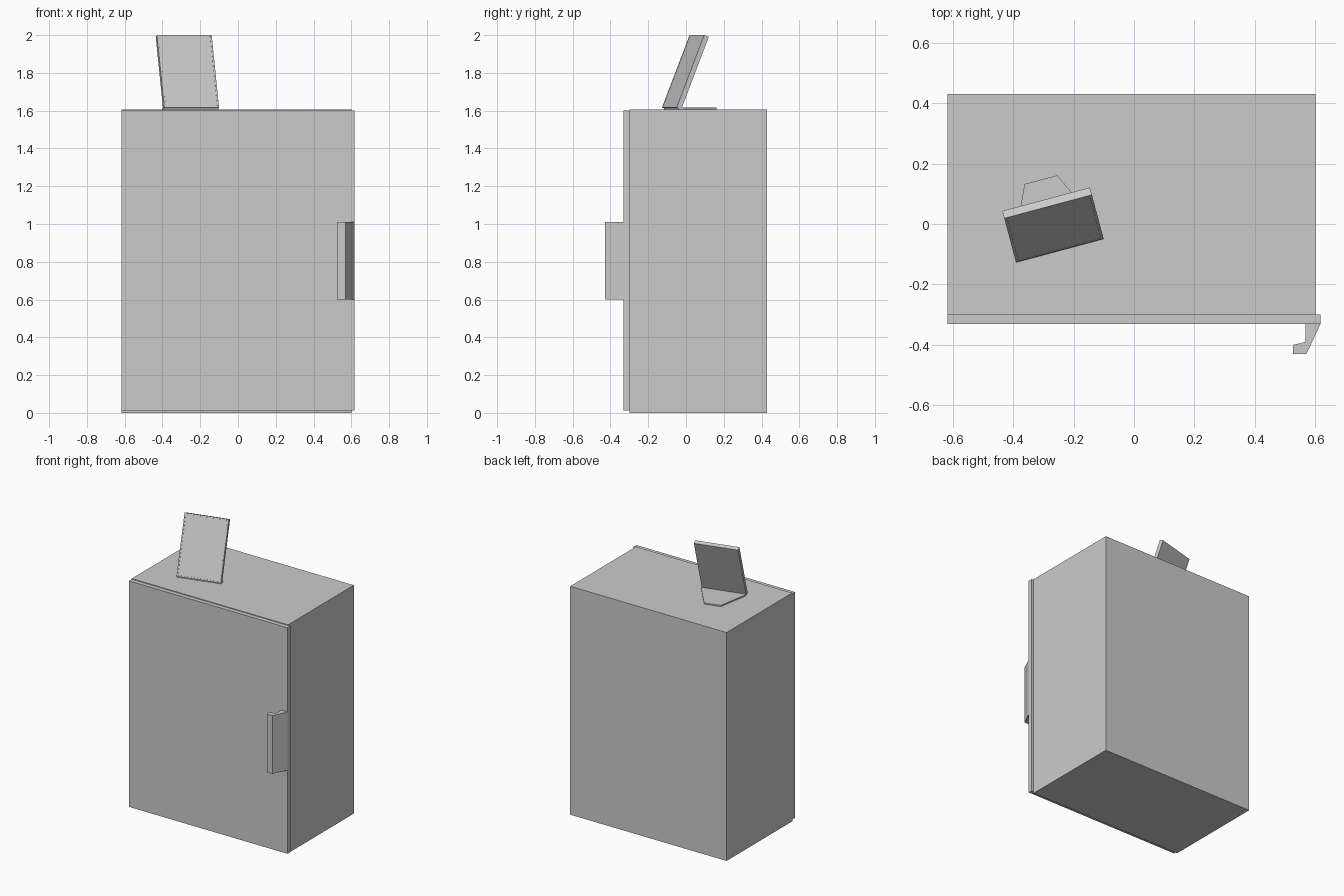
import bpy, bmesh, math
from mathutils import Matrix

if "Cube" in bpy.data.objects:
    bpy.data.objects.remove(bpy.data.objects["Cube"])


def finish(name, bm, matrix=None):
    bmesh.ops.recalc_face_normals(bm, faces=bm.faces)
    mesh = bpy.data.meshes.new(name)
    bm.to_mesh(mesh)
    bm.free()
    ob = bpy.data.objects.new(name, mesh)
    bpy.context.collection.objects.link(ob)
    if matrix:
        ob.matrix_world = matrix
    return ob


def prism(name, profile, z0, z1, matrix=None):
    """Extrude an xy outline from z0 to z1."""
    bm = bmesh.new()
    face = bm.faces.new([bm.verts.new((x, y, z0)) for x, y in profile])
    ext = bmesh.ops.extrude_face_region(bm, geom=[face])
    for v in ext["geom"]:
        if isinstance(v, bmesh.types.BMVert):
            v.co.z = z1
    return finish(name, bm, matrix)


def rect(x0, x1, y0, y1):
    return [(x0, y0), (x1, y0), (x1, y1), (x0, y1)]


# Cabinet and its slightly overhanging door
TOP = 1.607
prism("cabinet_body", rect(-0.617, 0.6, -0.3, 0.43), 0, TOP)
prism("door", rect(-0.617, 0.617, -0.33, -0.3), 0.012, 1.602)

# Hooked door handle
prism("door_handle", [(0.617, -0.33), (0.57, -0.43), (0.525, -0.43),
                      (0.525, -0.4), (0.567, -0.39), (0.567, -0.33)], 0.6, 1.01)

# Turned picture frame standing on top, origin at its lower front left corner
turn = Matrix.Translation((-0.39, -0.127, TOP)) @ Matrix.Rotation(math.radians(15), 4, 'Z')

# Foot plate, tapering to the back
prism("frame_foot", [(0, 0.01), (0.3, 0.01), (0.3, 0.04), (0.206, 0.243),
                     (0.094, 0.243), (0, 0.04)], 0, 0.009, turn)

# Leaning panel with a shallow inset picture area
W, H, T = 0.3, 0.412, 0.027
bm = bmesh.new()
bmesh.ops.create_cube(bm, size=1, matrix=Matrix.Translation((W / 2, T / 2, H / 2))
                      @ Matrix.Diagonal((W, T, H, 1)))
bm.normal_update()
front = [f for f in bm.faces if f.normal.y < -0.9]
bmesh.ops.inset_region(bm, faces=front, thickness=0.012)
bmesh.ops.inset_region(bm, faces=front, thickness=0.0005, depth=-0.001)
lean = Matrix.Translation((0, 0, 0.01)) @ Matrix.Rotation(math.radians(-21.5), 4, 'X')
finish("frame_panel", bm, turn @ lean)
